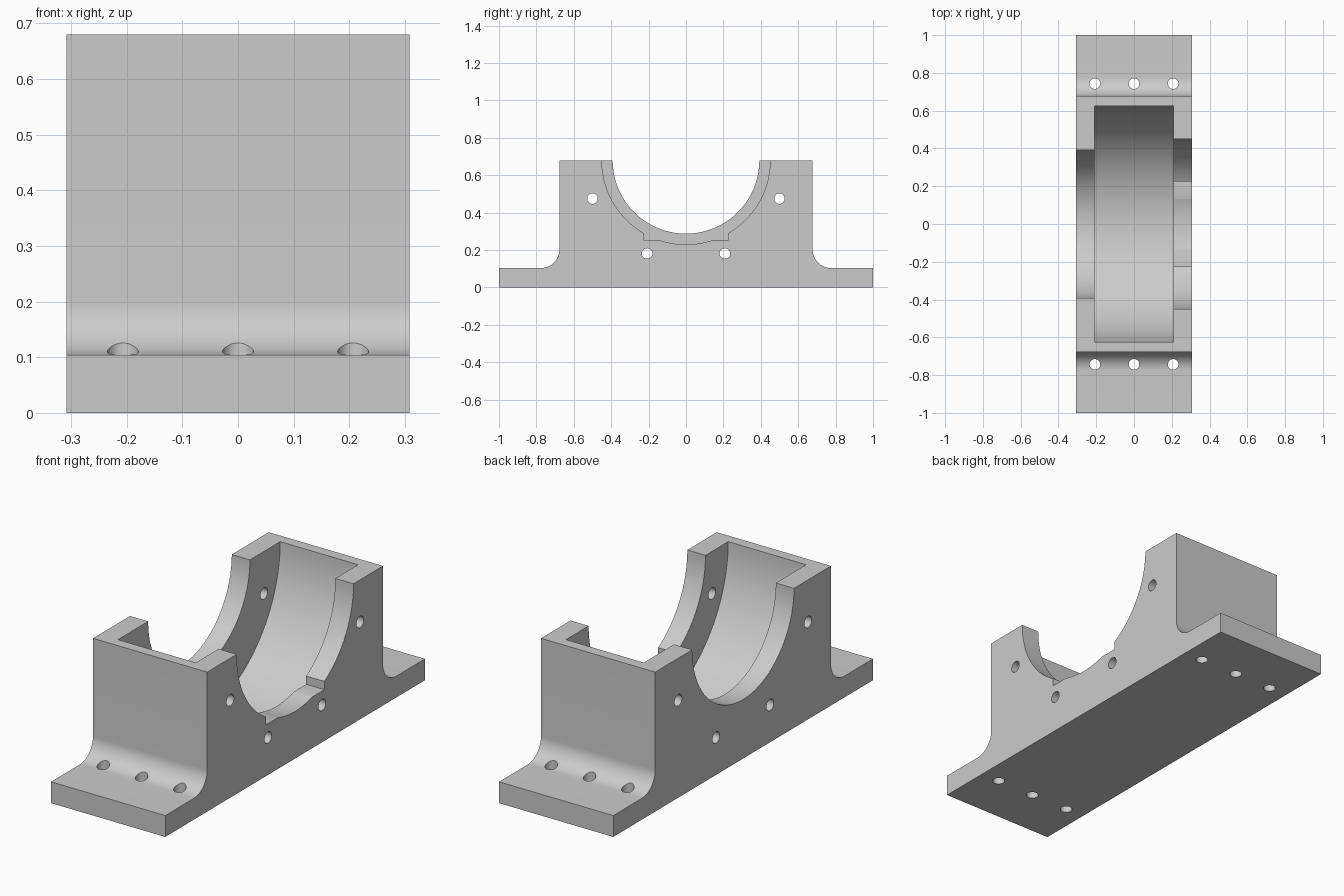
import bpy, bmesh
from math import pi, sin, cos
from mathutils import Matrix

if "Cube" in bpy.data.objects:
    bpy.data.objects.remove(bpy.data.objects["Cube"])

HALF_WIDTH, HEIGHT = 0.308, 0.68
WALL, FLANGE, FILLET = 0.677, 0.104, 0.1
GROOVE = 0.21          # half width of the bearing pocket
HOLE = 0.028

grey = bpy.data.materials.new("light grey metal")
grey.use_nodes = True
grey.diffuse_color = (0.6, 0.6, 0.6, 1)
grey.node_tree.nodes["Principled BSDF"].inputs["Base Color"].default_value = (0.6, 0.6, 0.6, 1)


def make_object(name, bm):
    bmesh.ops.recalc_face_normals(bm, faces=bm.faces)
    mesh = bpy.data.meshes.new(name)
    bm.to_mesh(mesh)
    bm.free()
    mesh.materials.append(grey)
    obj = bpy.data.objects.new(name, mesh)
    bpy.context.collection.objects.link(obj)
    return obj


def cylinder(name, radius, length, location, axis, sides=32):
    bm = bmesh.new()
    turn = Matrix.Rotation(pi / 2, 4, 'Y') if axis == 'X' else Matrix()
    bmesh.ops.create_cone(bm, cap_ends=True, segments=sides, radius1=radius, radius2=radius,
                          depth=length, matrix=Matrix.Translation(location) @ turn)
    return make_object(name, bm)


def box(name, size, location):
    bm = bmesh.new()
    bmesh.ops.create_cube(bm, size=1, matrix=Matrix.Translation(location) @ Matrix.Diagonal((*size, 1)))
    return make_object(name, bm)


def cut(target, cutter):
    cutter.hide_render = True
    mod = target.modifiers.new("cut", 'BOOLEAN')
    mod.operation, mod.solver, mod.object = 'DIFFERENCE', 'EXACT', cutter
    bpy.context.view_layer.objects.active = target
    bpy.ops.object.modifier_apply(modifier=mod.name)
    bpy.data.objects.remove(cutter)


# Body: flanged block profile with filleted feet, extruded across the width
steps = 16
half = [(1, 0), (1, FLANGE)]
for i in range(steps + 1):
    a = -pi / 2 - i / steps * pi / 2
    half.append((WALL + FILLET + FILLET * cos(a), FLANGE + FILLET + FILLET * sin(a)))
half.append((WALL, HEIGHT))
profile = half + [(-y, z) for y, z in reversed(half)]
bm = bmesh.new()
face = bm.faces.new([bm.verts.new((-HALF_WIDTH, y, z)) for y, z in profile])
side = bmesh.ops.extrude_face_region(bm, geom=[face])
bmesh.ops.translate(bm, vec=(2 * HALF_WIDTH, 0, 0),
                    verts=[v for v in side["geom"] if isinstance(v, bmesh.types.BMVert)])
body = make_object("bearing_housing", bm)

# Pocket, the two different end bores, and the notch below the wider bore
cut(body, cylinder("pocket_cutter", 0.625, 2 * GROOVE, (0, 0, HEIGHT), 'X', 128))
cut(body, cylinder("narrow_bore_cutter", 0.392, 0.4, (-0.3, 0, HEIGHT), 'X', 128))
cut(body, cylinder("wide_bore_cutter", 0.45, 0.4, (0.3, 0, HEIGHT), 'X', 128))
cut(body, box("notch_cutter", (0.4, 0.45, 0.25), (0.3, 0, 0.375)))

# Cover screw holes through both end walls
for s in (-1, 1):
    for y, z in ((0.5, 0.475), (0.208, 0.182)):
        cut(body, cylinder("cover_hole_cutter", HOLE, 1, (0, s * y, z), 'X'))

# Mounting holes through the flanges
for s in (-1, 1):
    for x in (-0.207, 0, 0.207):
        cut(body, cylinder("mount_hole_cutter", HOLE, 1, (x, s * 0.743, 0.1), 'Z'))

bpy.ops.object.select_all(action='DESELECT')
body.select_set(True)
bpy.context.view_layer.objects.active = body
bpy.ops.object.shade_smooth_by_angle(angle=pi / 6)
